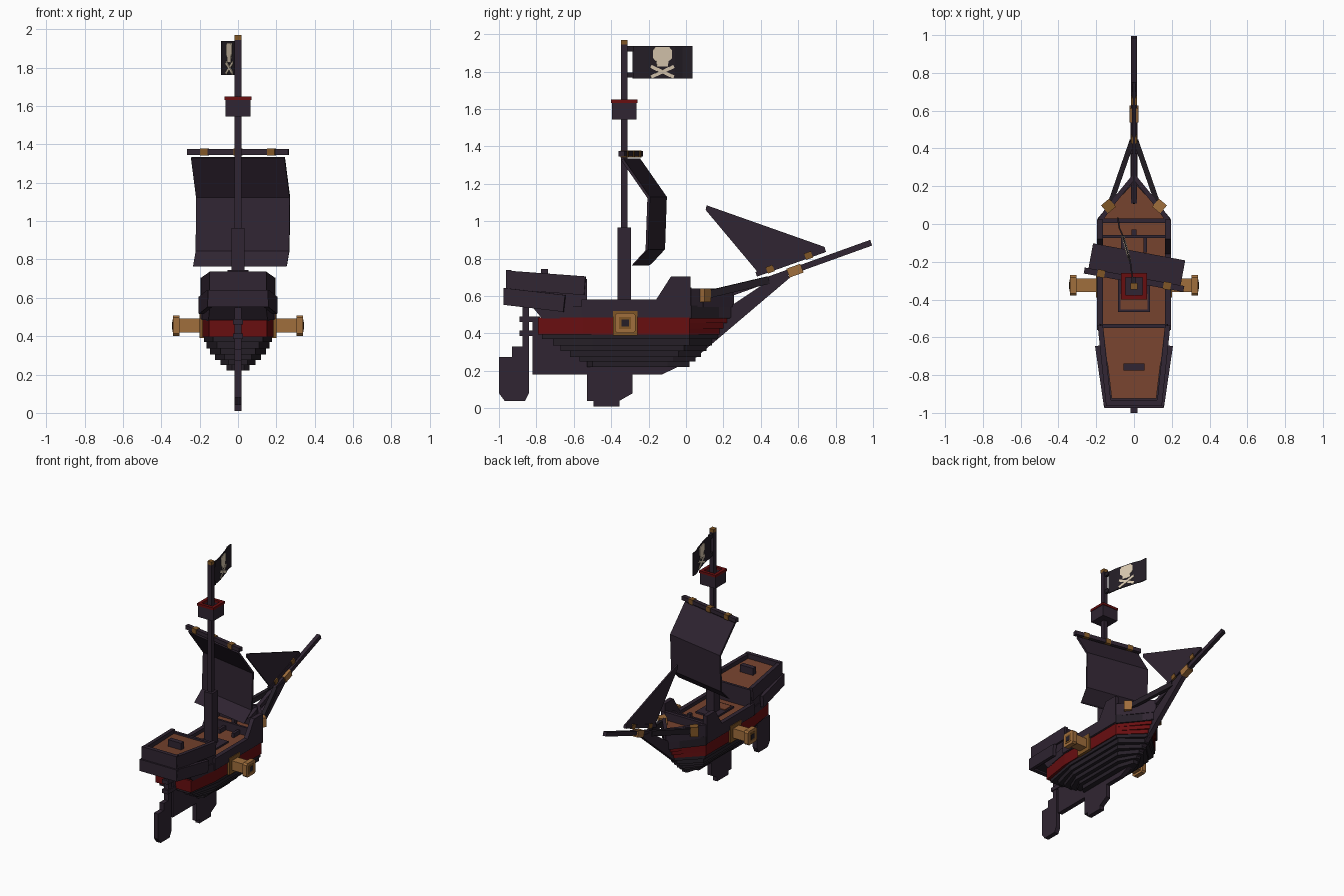
import bpy, bmesh, math
from mathutils import Vector, Matrix

if "Cube" in bpy.data.objects:
    bpy.data.objects.remove(bpy.data.objects["Cube"])


def material(name, r, g, b):
    m = bpy.data.materials.new(name)
    lin = [((c / 255 + 0.055) / 1.055) ** 2.4 for c in (r, g, b)]
    m.diffuse_color = (*lin, 1)
    m.use_nodes = True
    m.node_tree.nodes["Principled BSDF"].inputs["Base Color"].default_value = m.diffuse_color
    return m


PURPLE = material("dark purple wood", 48, 37, 50)
BLACK = material("charcoal wood", 37, 31, 39)
RED = material("deep red", 104, 14, 16)
BROWN = material("brown deck", 118, 67, 46)
GOLD = material("gold", 160, 110, 60)
OLD_GOLD = material("aged gold", 128, 86, 38)
CREAM = material("cream", 222, 205, 180)


def solid(name, bottom, top, mat, M=None):
    """Closed solid joining two matching loops of 3D points."""
    bm = bmesh.new()
    a = [bm.verts.new(p) for p in bottom]
    b = [bm.verts.new(p) for p in top]
    bm.faces.new(a)
    bm.faces.new(b)
    n = len(a)
    for i in range(n):
        bm.faces.new((a[i], a[(i + 1) % n], b[(i + 1) % n], b[i]))
    if M:
        bm.transform(M)
    bmesh.ops.recalc_face_normals(bm, faces=bm.faces)
    me = bpy.data.meshes.new(name)
    bm.to_mesh(me)
    bm.free()
    me.materials.append(mat)
    ob = bpy.data.objects.new(name, me)
    bpy.context.collection.objects.link(ob)
    return ob


def plan(name, pts, z0, z1, mat, M=None):
    return solid(name, [(x, y, z0) for x, y in pts], [(x, y, z1) for x, y in pts], mat, M)


def side(name, pts, x0, x1, mat, M=None):
    return solid(name, [(x0, y, z) for y, z in pts], [(x1, y, z) for y, z in pts], mat, M)


def box(name, x0, x1, y0, y1, z0, z1, mat, M=None):
    return plan(name, [(x0, y0), (x1, y0), (x1, y1), (x0, y1)], z0, z1, mat, M)


def beam(name, p, q, w, h, mat):
    p, q = Vector(p), Vector(q)
    d = q - p
    M = Matrix.Translation(p) @ d.to_track_quat('Y', 'Z').to_matrix().to_4x4()
    return box(name, -w / 2, w / 2, 0, d.length, -h / 2, h / 2, mat, M)


def outline(ws, ys, w, y1, y2, tip):
    half = [(ws, ys), (w, y1), (w, y2), (0.02, tip)]
    return half + [(-x, y) for x, y in reversed(half)]


# Keel with raked stem, centre fin and rudder
side("keel", [(-.82, .18), (-.13, .18), (.04, .26), (.57, .71), (.47, .70), (.2, .52), (-.82, .48)],
     -.018, .018, PURPLE)
side("centre_fin", [(-.53, .2), (-.53, .04), (-.495, .04), (-.495, .01), (-.355, .01), (-.355, .04),
                    (-.285, .08), (-.285, .2)], -.018, .018, PURPLE)
side("rudder", [(-1, .08), (-.97, .04), (-.86, .04), (-.84, .08), (-.84, .55), (-.875, .55), (-.875, .33),
                (-.93, .33), (-.93, .275), (-1, .275)], -.018, .018, PURPLE)
for z in (.40, .475):
    box("rudder_hinge", -.025, .025, -.89, -.78, z - .015, z + .015, PURPLE)

# Stepped hull planking: z0, z1, stern half width, stern y, half width, bow tip
for z0, z1, ws, ys, w, tip in [(.22, .25, .03, -.53, .06, .02), (.25, .275, .05, -.57, .09, .05),
                               (.275, .305, .07, -.62, .12, .08), (.305, .335, .09, -.67, .145, .11),
                               (.335, .37, .11, -.71, .165, .14), (.37, .395, .13, -.77, .178, .17)]:
    plan("hull_plank", outline(ws, ys, w, -.5, min(.02, tip - .12), tip), z0, z1, BLACK)
for z0, z1, tip in [(.395, .425, .18), (.425, .455, .20), (.455, .485, .22)]:
    plan("red_band", outline(.15, -.79, .185, -.55, .02, tip), z0, z1, RED)
plan("upper_hull", outline(.155, -.77, .19, -.55, .02, .24), .485, .545, PURPLE)
plan("bow_planking", outline(.19, .019, .192, .02, .03, .235), .48, .55, BLACK)

# Main deck, hatch and foredeck
plan("main_deck", [(-.17, -.54), (.17, -.54), (.17, .03), (-.17, .03)], .545, .553, BROWN)
box("hatch_frame", -.085, .085, -.465, -.24, .55, .566, PURPLE)
box("hatch_cover", -.072, .072, -.452, -.37, .56, .572, BROWN)
plan("foredeck", [(-.165, .02), (.165, .02), (.15, .06), (0, .22), (-.15, .06)], .545, .585, BROWN)
box("forward_step", -.165, .165, -.06, .02, .55, .60, BROWN)
box("step_edge", -.165, .165, -.075, -.058, .55, .615, PURPLE)
box("forward_rail", -.165, .165, .005, .03, .58, .645, PURPLE)
for x in (-.06, .06):
    box("step_post", x - .01, x + .01, -.15, -.06, .55, .585, PURPLE)
box("belaying_post", -.012, .012, -.06, -.03, .60, .65, PURPLE)

for s in (-1, 1):
    # Side walls, bow rails and lashings
    side("side_wall", [(-.56, .49), (-.56, .58), (-.16, .58), (-.08, .705), (.025, .705), (.025, .49)],
         s * .163, s * .195, PURPLE)
    beam("bow_wall", (s * .18, .02, .59), (s * .13, .09, .59), .025, .1, PURPLE)
    beam("bow_wall", (s * .135, .085, .59), (0, .25, .59), .025, .1, PURPLE)
    beam("bow_rail", (s * .135, .08, .60), (s * .01, .44, .685), .028, .04, BLACK)
    M = Matrix.Translation((s * .135, .095, .605)) @ Matrix.Rotation(-s * math.radians(40), 4, 'Z')
    box("bow_lashing", -.028, .028, -.028, .028, -.036, .036, OLD_GOLD if s < 0 else GOLD, M)

    # Stern rails
    beam("outer_stern_rail", (s * .147, -.965, .597), (s * .193, -.65, .56), .025, .09, PURPLE)
    beam("upper_stern_rail", (s * .135, -.95, .685), (s * .178, -.54, .655), .028, .1, PURPLE)

    # Side cannon: barrel, flared square muzzle and dark bore
    def ring(h):
        return [(-.325 + a * h, .455 + b * h) for a, b in ((-1, -1), (1, -1), (1, 1), (-1, 1))]
    side("cannon_base", ring(.065), s * .17, s * .20, OLD_GOLD)
    side("cannon_barrel", ring(.036), s * .18, s * .31, GOLD)
    c = .042
    muzzle = [(-.325 + a, .455 + b) for a, b in ((-.054, -c), (-c, -.054), (c, -.054), (.054, -c),
                                                 (.054, c), (c, .054), (-c, .054), (-.054, c))]
    side("cannon_muzzle", muzzle, s * .305, s * .34, GOLD)
    side("muzzle_inset", ring(.032), s * .338, s * .342, OLD_GOLD)
    side("cannon_bore", ring(.019), s * .34, s * .344, BLACK)

# Raised stern cabin and its sloping deck
solid("stern_cabin", [(-.155, -.77, .48), (.155, -.77, .48), (.185, -.53, .48), (-.185, -.53, .48)],
      [(-.13, -.945, .69), (.13, -.945, .69), (.178, -.53, .675), (-.178, -.53, .675)], PURPLE)
deck = [(-.118, -.925), (.118, -.925), (.163, -.545), (-.163, -.545)]
solid("stern_deck", [(x, y, .66) for x, y in deck],
      [(x, y, .675 - .075 * (y + .53)) for x, y in deck], BROWN)
box("outer_stern_cross_rail", -.157, .157, -.975, -.945, .552, .642, PURPLE)
box("upper_stern_cross_rail", -.148, .148, -.963, -.933, .635, .738, PURPLE)
box("stern_ledge", -.15, .15, -.95, -.80, .565, .59, BLACK)
box("cabin_front_sill", -.178, .178, -.55, -.53, .66, .69, PURPLE)
box("stern_chest", -.055, .055, -.775, -.738, .68, .745, PURPLE)

# Mast, cap and lookout basket
box("mast_foot", -.034, .034, -.365, -.295, .55, .965, PURPLE)
box("mast", -.017, .017, -.347, -.313, .9, 1.945, PURPLE)
box("mast_cap", -.018, .018, -.348, -.312, 1.945, 1.97, OLD_GOLD)
box("basket_floor", -.06, .06, -.39, -.27, 1.545, 1.565, PURPLE)
for k in range(4):
    M = Matrix.Translation((0, -.33, 0)) @ Matrix.Rotation(k * math.pi / 2, 4, 'Z')
    box("basket_wall", -.066, .066, .05, .066, 1.545, 1.635, PURPLE, M)
    box("basket_rim", -.07, .07, .046, .07, 1.632, 1.65, RED, M)

# Yard and billowing mainsail, turned slightly about the mast
TURN = Matrix.Translation((0, -.295, 0)) @ Matrix.Rotation(math.radians(-10.5), 4, 'Z')
box("yard", -.268, .268, -.016, .016, 1.345, 1.375, PURPLE, TURN)
for x in (-.178, 0, .178):
    box("yard_lashing", x - .02, x + .02, -.02, .02, 1.341, 1.379, OLD_GOLD, TURN)
curve = [(.005, 1.335), (.15, 1.13), (.14, .85), (.065, .77)]
side("mainsail", curve + [(y - .014, z - .006) for y, z in reversed(curve)], -.248, .248, PURPLE, TURN)

# Bowsprit, lashing and jib
beam("bowsprit", (0, .1, .565), (0, .99, .885), .03, .032, PURPLE)
beam("bowsprit_lashing", (0, .545, .722), (0, .62, .749), .048, .05, GOLD)
side("jib", [(.11, 1.085), (.105, 1.06), (.39, .72), (.74, .84), (.742, .862)], -.006, .006, PURPLE)
beam("jib_boom", (0, .375, .716), (0, .745, .848), .022, .026, PURPLE)
for y in (.45, .655):
    z = .716 + (y - .375) * .357
    beam("jib_lashing", (0, y - .018, z - .006), (0, y + .018, z + .007), .03, .036, OLD_GOLD)

# Waving flag with bone emblem and mast ties
wave = [(-.008, -.285), (-.02, -.2), (-.06, -.06), (-.078, -.02), (-.085, .035)]
plan("flag", [(x - .004, y) for x, y in wave] + [(x + .004, y) for x, y in reversed(wave)],
     1.762, 1.938, BLACK)
for z in (1.782, 1.922):
    box("flag_tie", -.013, .008, -.32, -.28, z - .014, z + .014, BLACK)
E = Matrix.Translation((-.041, -.128, 1.845)) @ Matrix.Rotation(math.atan2(.04, .14), 4, 'Z')
side("flag_skull", [(-.03, -.018), (.03, -.018), (.034, .01), (.052, .025), (.052, .07), (.038, .085),
                    (-.038, .085), (-.052, .07), (-.052, .025), (-.034, .01)], -.008, .008, CREAM, E)
for s in (-1, 1):
    R = E @ Matrix.Translation((0, 0, -.046)) @ Matrix.Rotation(s * math.radians(24), 4, 'X')
    box("flag_bone", -.007 - .001 * s, .007 + .001 * s, -.07, .07, -.009, .009, CREAM, R)
